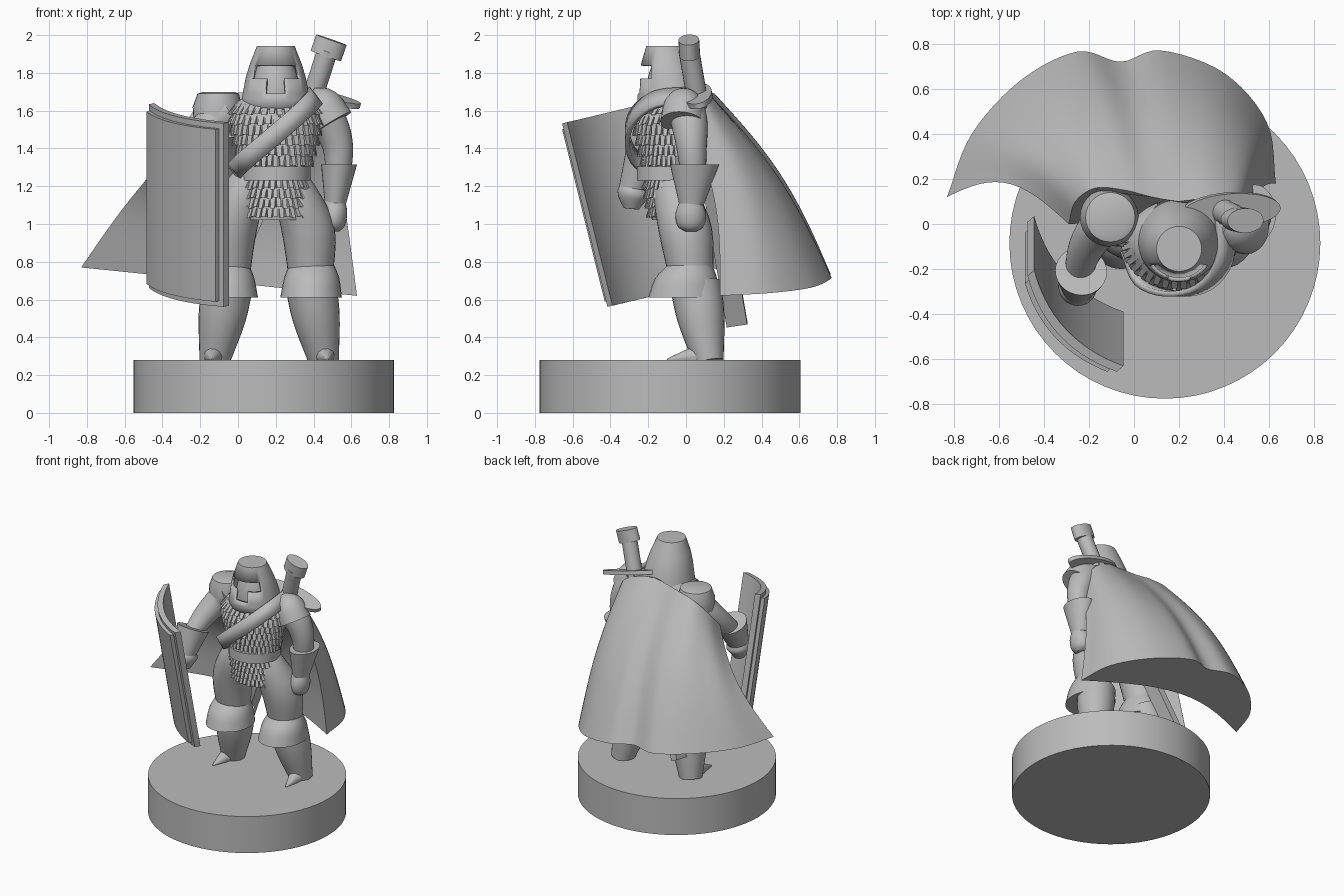
import bpy, bmesh, math
from mathutils import Vector as V

old = bpy.data.objects.get("Cube")
if old:
    bpy.data.objects.remove(old)

grey = bpy.data.materials.new("stone_grey")
grey.use_nodes = True
grey.diffuse_color = (0.5, 0.5, 0.5, 1)
grey.node_tree.nodes["Principled BSDF"].inputs["Base Color"].default_value = (0.5, 0.5, 0.5, 1)


def make(name, verts, faces, thick=0, angle=35):
    """Mesh object with shared material, smooth by angle, optional thickness."""
    me = bpy.data.meshes.new(name)
    me.from_pydata([tuple(v) for v in verts], [], faces)
    bm = bmesh.new()
    bm.from_mesh(me)
    bmesh.ops.recalc_face_normals(bm, faces=bm.faces)
    bm.to_mesh(me)
    bm.free()
    me.materials.append(grey)
    ob = bpy.data.objects.new(name, me)
    bpy.context.collection.objects.link(ob)
    if thick:
        mod = ob.modifiers.new("thickness", "SOLIDIFY")
        mod.thickness, mod.offset = thick, 0
    bpy.ops.object.select_all(action="DESELECT")
    ob.select_set(True)
    bpy.context.view_layer.objects.active = ob
    bpy.ops.object.shade_smooth_by_angle(angle=math.radians(angle))


def grid_faces(rows, cols, wrap=False):
    return [(r * cols + c, r * cols + (c + 1) % cols,
             (r + 1) * cols + (c + 1) % cols, (r + 1) * cols + c)
            for r in range(rows - 1) for c in range(cols if wrap else cols - 1)]


def closed_faces(rows, cols):
    return grid_faces(rows, cols, True) + [tuple(range(cols)), tuple(range((rows - 1) * cols, rows * cols))]


def spline(pts, steps):
    """Catmull-Rom samples through points of any dimension."""
    pts = [V(p) for p in pts]
    p = [2 * pts[0] - pts[1]] + pts + [2 * pts[-1] - pts[-2]]
    out = []
    for i in range(1, len(p) - 2):
        a, b, c, d = p[i - 1:i + 3]
        for k in range(steps):
            t = k / steps
            out.append(0.5 * (2 * b + (c - a) * t + (2 * a - 5 * b + 4 * c - d) * t * t
                              + (3 * b - a - 3 * c + d) * t ** 3))
    return out + [pts[-1]]


def tube(name, path, radii, flat=False, seg=28, steps=1):
    """Loft of ellipses along a path; flat keeps every ring horizontal."""
    rad = [r if isinstance(r, tuple) else (r, r) for r in radii]
    path = [V(p) for p in path]
    if steps > 1:
        path, rad = spline(path, steps), spline(rad, steps)
    verts = []
    for i, p in enumerate(path):
        t = V((0, 0, 1)) if flat else (path[min(i + 1, len(path) - 1)] - path[max(i - 1, 0)]).normalized()
        b = t.cross(V((1, 0, 0))).normalized()
        a = b.cross(t)
        for k in range(seg):
            q = math.tau * k / seg
            verts.append(p + a * math.cos(q) * rad[i][0] + b * math.sin(q) * rad[i][1])
    make(name, verts, closed_faces(len(path), seg))


# Base
tube("base", [(0.137, -0.085, 0), (0.137, -0.085, 0.28)], [0.69, 0.69], seg=64)

# Legs, mirrored about the body's own middle
MID = 0.165
for side, s in (("left", 1), ("right", -1)):
    def at(x, y, z):
        return (MID + s * x, y, z)
    tube(side + "_thigh", [at(0.22, 0.03, 0.7), at(0.21, 0, 0.95), at(0.15, -0.05, 1.13), at(0.1, -0.07, 1.25)],
         [0.115, 0.14, 0.12, 0.09], steps=4)
    tube(side + "_shin", [at(0.22, 0.05, 0.68), at(0.25, 0.08, 0.5), at(0.29, 0.12, 0.27)],
         [0.135, 0.125, 0.08], steps=4)
    tube(side + "_knee_guard", [at(0.225, 0.02, 0.78), at(0.225, 0, 0.71), at(0.222, -0.01, 0.61)],
         [0.12, (0.147, 0.165), (0.163, 0.19)], flat=True, steps=3)
    tube(side + "_boot_toe", [at(0.29, 0.13, 0.31), at(0.3, 0, 0.295), at(0.31, -0.1, 0.283)],
         [0.07, 0.04, 0.004], seg=10)

# Torso
BODY = [(1.02, -0.07, 0.155, 0.11), (1.2, -0.08, 0.165, 0.13), (1.28, -0.08, 0.165, 0.13),
        (1.4, -0.08, 0.2, 0.16), (1.55, -0.08, 0.235, 0.19), (1.63, -0.07, 0.22, 0.17), (1.7, -0.04, 0.13, 0.11)]
CX = 0.2
tube("torso", [(CX, b[1], b[0]) for b in BODY], [b[2:] for b in BODY], flat=True, steps=3)
tube("belt", [(CX, -0.08, 1.23), (CX, -0.08, 1.305)], [(0.185, 0.18)] * 2, flat=True, seg=40)


def body(z, ang, out=0):
    """Point on the torso surface, angle measured from the front."""
    for lo, hi in zip(BODY, BODY[1:]):
        if z <= hi[0]:
            break
    t = (z - lo[0]) / (hi[0] - lo[0])
    y, rx, ry = (lo[i] + (hi[i] - lo[i]) * t for i in (1, 2, 3))
    return V((CX + math.sin(ang) * (rx + out), y - math.cos(ang) * (ry + out), z))


# Scale armour: rows of overlapping flared plates
def scales(name, low, rows, pitch, count):
    verts, faces = [], []
    for r in range(rows):
        z = low + r * pitch
        for k in range(count):
            mid = math.radians(105) * (2 * (k + (r % 2) / 2) / count - 1)
            h = math.radians(88) / count
            n = len(verts)
            drop = 0.008 * (k % 2)
            verts += [body(z + pitch, mid - h, 0.004), body(z + pitch, mid + h, 0.004),
                      body(z - drop, mid + h * 0.75, 0.03), body(z - drop, mid - h * 0.75, 0.03),
                      body(z, mid + h, 0), body(z, mid - h, 0)]
            faces += [tuple(n + i for i in f) for f in
                      ((0, 1, 2, 3), (3, 2, 4, 5), (1, 4, 2), (0, 3, 5), (0, 5, 4, 1))]
    make(name, verts, faces)


scales("chest_scales", 1.31, 6, 0.055, 22)
scales("skirt_scales", 1.04, 4, 0.05, 20)

# Shoulder strap
line = spline([(0.4, 0.04, 1.68), (0.4, -0.16, 1.66), (0.31, -0.28, 1.57), (0.17, -0.31, 1.45),
               (0.04, -0.26, 1.34), (-0.02, -0.12, 1.28)], 4)
wide = V((0.032, 0, -0.04))
make("strap", [p - wide for p in line] + [p + wide for p in line], grid_faces(2, len(line)), 0.025)

# Helmet: tapered shell with a T-shaped visor slot
SEG = 60
prof = [(1.6, -0.07, 0.178), (1.66, -0.078, 0.17), (1.69, -0.08, 0.165), (1.77, -0.09, 0.15),
        (1.838, -0.1, 0.13), (1.935, -0.11, 0.094)]
verts = [V((CX + r * math.sin(math.tau * k / SEG), y - r * math.cos(math.tau * k / SEG), z))
         for z, y, r in prof for k in range(SEG)]
faces = []
for f in grid_faces(len(prof), SEG, True):
    c = sum((verts[i] for i in f), V()) / 4
    ang = abs(math.degrees(math.atan2(c.x - CX, -0.09 - c.y)))
    slot = (1.77 < c.z < 1.838 and ang < 55) or (1.69 < c.z < 1.77 and ang < 18)
    if not slot:
        faces.append(f)
faces.append(tuple(range((len(prof) - 1) * SEG, len(prof) * SEG)))
make("helmet", verts, faces, 0.02)
tube("face", [(CX, -0.085, z) for z in (1.6, 1.7, 1.8, 1.88)], [0.12, 0.135, 0.11, 0.08], flat=True)

# Left arm hanging down
tube("left_upper_arm", [(0.42, 0, 1.62), (0.49, 0.02, 1.52), (0.53, 0.03, 1.4), (0.53, 0.04, 1.25)],
     [0.1, 0.095, 0.08, 0.065], steps=4)
tube("left_shoulder_guard", [(0.38, 0, 1.68), (0.44, -0.01, 1.63), (0.5, -0.02, 1.535)],
     [0.05, 0.105, 0.115], steps=3)
tube("left_gauntlet", [(0.535, 0.045, 1.315), (0.515, 0.03, 1.1)], [(0.095, 0.13), (0.055, 0.065)], flat=True)
tube("left_hand", [(0.515, 0.025, 1.14), (0.51, 0.025, 1.06), (0.505, 0.025, 0.99), (0.505, 0.025, 0.96)],
     [0.05, (0.068, 0.08), (0.06, 0.07), 0.03], flat=True, steps=3)

# Right arm reaching forward to the shield
tube("right_upper_arm", [(-0.05, 0, 1.6), (-0.14, -0.01, 1.53), (-0.21, -0.1, 1.42), (-0.25, -0.22, 1.3)],
     [0.1, 0.095, 0.08, 0.06], steps=4)
tube("right_shoulder_guard", [(-0.1, 0.03, 1.7), (-0.105, 0.03, 1.69), (-0.11, 0.03, 1.62), (-0.11, 0.03, 1.54)],
     [0.08, 0.11, 0.13, 0.125], flat=True)
tube("right_gauntlet", [(-0.235, -0.21, 1.36), (-0.25, -0.29, 1.17)], [0.115, 0.07])
tube("right_hand", [(-0.245, -0.26, 1.22), (-0.25, -0.28, 1.16), (-0.25, -0.29, 1.08)],
     [0.06, 0.085, 0.04], steps=3)

# Curved shield: backing slab and raised front plate
across = V((0.41, -0.44, -0.105)).normalized()
down = V((0, 0.24, -0.97)).normalized()
outward = down.cross(across).normalized()
top_mid = V((-0.265, -0.435, 1.585))


def slab(name, half, start, end, back, front):
    cols, verts = 15, []
    for d, n in ((start, back), (end, back), (end, front), (start, front)):
        for c in range(cols):
            u = half * (2 * c / (cols - 1) - 1)
            bow = 0.08 * (1 - (u / 0.3) ** 2)
            verts.append(top_mid + across * u + down * d + outward * (n + bow))
    last = 3 * cols
    faces = grid_faces(4, cols) + [(last + c, last + c + 1, c + 1, c) for c in range(cols - 1)]
    faces += [tuple(r * cols + c for r in range(4)) for c in (0, cols - 1)]
    make(name, verts, faces)


slab("shield_back", 0.295, 0, 1, -0.03, 0.01)
slab("shield_plate", 0.272, 0.03, 0.97, 0.01, 0.035)

# Sword worn under the cape
start, tip = V((0.39, 0.06, 1.68)), V((-0.13, 0.27, 0.47))
axis = (tip - start).normalized()
tube("sword_pommel", [(0.495, 0.015, 1.975), (0.465, 0.02, 1.89)], [(0.085, 0.055)] * 2, seg=24)
tube("sword_grip", [(0.475, 0.015, 1.92), (0.39, 0.06, 1.66)], [0.055, 0.055], seg=20)
tube("sword_guard", [(0.426, 0.064, 1.665), (0.433, 0.057, 1.692)], [(0.225, 0.08)] * 2, seg=32)
flat_dir = axis.cross(V((0, 1, 0))).normalized() * 0.025
edge_dir = axis.cross(flat_dir).normalized() * 0.055
make("sword_blade", [p + flat_dir * a + edge_dir * b for p in (start, tip)
                     for a, b in ((-1, -1), (1, -1), (1, 1), (-1, 1))], closed_faces(2, 4))

# Cape lofted from collar to hem as a heavy closed body
collar = spline([(-0.29, 0, 1.44), (-0.26, 0.1, 1.56), (-0.17, 0.16, 1.66), (-0.04, 0.15, 1.69),
                 (0.08, 0.12, 1.7), (0.2, 0.1, 1.71), (0.34, 0.12, 1.69), (0.46, 0.11, 1.62), (0.5, 0.03, 1.5)], 6)
hem = spline([(-0.83, 0.12, 0.77), (-0.72, 0.4, 0.76), (-0.5, 0.64, 0.75), (-0.25, 0.765, 0.735),
              (-0.06, 0.72, 0.73), (0.12, 0.77, 0.715), (0.4, 0.67, 0.665), (0.59, 0.45, 0.635), (0.63, 0.18, 0.62)], 6)
ROWS, FRONT = 16, 14
verts = []
for r in range(ROWS):
    t = r / (ROWS - 1)
    arch = math.sin(math.pi * t)
    ring = [a.lerp(b, t) + V((0, 0.05 + 0.07 * max(0, 1 - c / 9), 0.04)) * arch
            for c, (a, b) in enumerate(zip(collar, hem))]
    # inner face spans the front edges, hollowed towards the hem
    verts += ring + [ring[-1].lerp(ring[0], k / FRONT) + V((0, 0.23 * t * math.sin(math.pi * k / FRONT), 0))
                     for k in range(1, FRONT)]
make("cape", verts, closed_faces(ROWS, len(hem) + FRONT - 1), angle=50)
